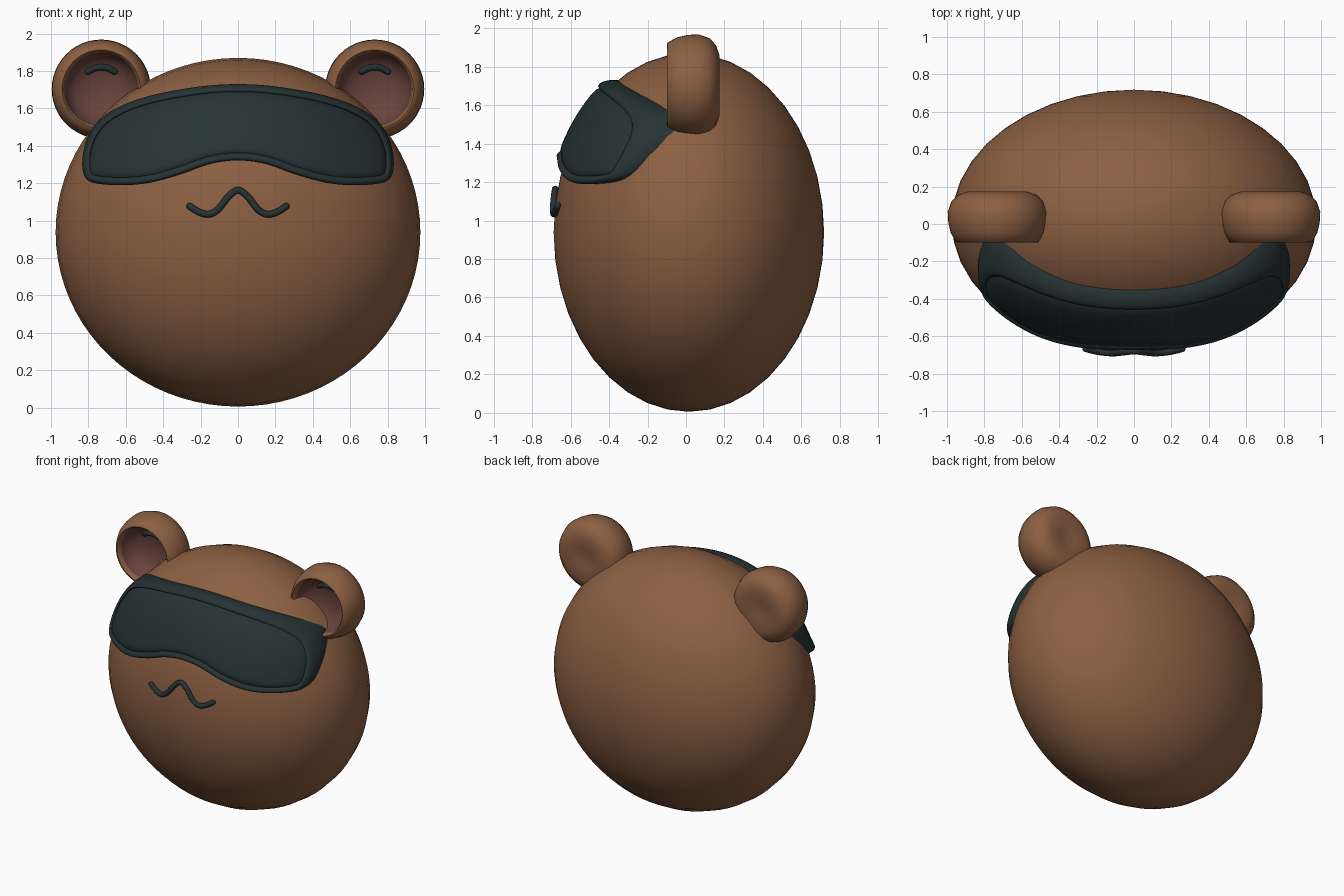
import bpy, bmesh, math
from mathutils import Vector, Matrix

if "Cube" in bpy.data.objects:
    bpy.data.objects.remove(bpy.data.objects["Cube"])

CY, CZ = 0.015, 0.938            # head centre
RX, RY, RZ = 0.975, 0.703, 0.932  # head radii


def material(name, rgb):
    m = bpy.data.materials.new(name)
    m.diffuse_color = (*rgb, 1)
    m.use_nodes = True
    m.node_tree.nodes["Principled BSDF"].inputs["Base Color"].default_value = m.diffuse_color
    return m


BROWN = material("brown fur", (0.263, 0.116, 0.055))
PINK = material("dusky inner ear", (0.141, 0.056, 0.046))
DARK = material("dark slate", (0.019, 0.032, 0.033))


def finish(name, bm, mats, angle=50):
    bmesh.ops.remove_doubles(bm, verts=bm.verts, dist=0.0005)
    bmesh.ops.recalc_face_normals(bm, faces=bm.faces)
    me = bpy.data.meshes.new(name)
    bm.to_mesh(me)
    bm.free()
    ob = bpy.data.objects.new(name, me)
    bpy.context.collection.objects.link(ob)
    for m in mats:
        me.materials.append(m)
    bpy.ops.object.select_all(action='DESELECT')
    ob.select_set(True)
    bpy.context.view_layer.objects.active = ob
    bpy.ops.object.shade_smooth_by_angle(angle=math.radians(angle))
    return ob


def skin_y(x, z, h):
    """y of the front of the head at (x, z), raised by h."""
    t = 1 - (x / (RX + h)) ** 2 - ((z - CZ) / (RZ + h)) ** 2
    return CY - (RY + h) * math.sqrt(max(t, 0.004))


def spline(pts, n, closed=False):
    """Catmull-Rom curve through the points."""
    pts = [Vector(p) for p in pts]
    k = len(pts)
    out = []
    for i in range(k if closed else k - 1):
        if closed:
            a, b, c, d = (pts[(i + j) % k] for j in (-1, 0, 1, 2))
        else:
            a, b, c, d = (pts[min(max(i + j, 0), k - 1)] for j in (-1, 0, 1, 2))
        for s in range(n):
            t = s / n
            out.append(0.5 * (2 * b + (c - a) * t + (2 * a - 5 * b + 4 * c - d) * t ** 2
                              + (3 * b - a - 3 * c + d) * t ** 3))
    return out if closed else out + [pts[-1]]


def bridge(bm, r1, r2, mat=0):
    n = len(r1)
    for i in range(n):
        j = (i + 1) % n
        bm.faces.new((r1[i], r1[j], r2[j], r2[i])).material_index = mat


def tube(name, path, radius):
    """Round-ended tube along a path lying roughly in the xz plane."""
    bm = bmesh.new()
    n = len(path)
    rings = []
    t0 = (path[1] - path[0]).normalized()
    t1 = (path[-1] - path[-2]).normalized()
    stations = [(path[0] - t0 * radius * math.cos(a), t0, radius * math.sin(a)) for a in (0.15, 0.6, 1.1)]
    stations += [(path[i], (path[min(i + 1, n - 1)] - path[max(i - 1, 0)]).normalized(), radius)
                 for i in range(n)]
    stations += [(path[-1] + t1 * radius * math.cos(a), t1, radius * math.sin(a)) for a in (1.1, 0.6, 0.15)]
    for p, t, r in stations:
        u = t.cross(Vector((0, 1, 0))).normalized()
        v = t.cross(u)
        rings.append([bm.verts.new(p + r * (u * math.cos(a) + v * math.sin(a)))
                      for a in (math.tau * k / 12 for k in range(12))])
    for a, b in zip(rings, rings[1:]):
        bridge(bm, a, b)
    bm.faces.new(rings[0])
    bm.faces.new(rings[-1])
    return finish(name, bm, [DARK])


# Head: flattened sphere with its poles at front and back
bm = bmesh.new()
bmesh.ops.create_uvsphere(bm, u_segments=80, v_segments=20, radius=1)
bm.transform(Matrix.Translation((0, CY, CZ)) @ Matrix.Diagonal((RX, RY, RZ, 1))
             @ Matrix.Rotation(math.pi / 2, 4, 'X'))
finish("head", bm, [BROWN])

# Ears: turned cups (radius, y), the bowl first, then rim and back
BOWL = [(0.0, 0.06), (0.08, 0.053), (0.14, 0.03), (0.18, -0.01), (0.196, -0.065)]
SHELL = [(0.2, -0.09), (0.21, -0.1), (0.222, -0.096), (0.25, -0.045), (0.262, 0.01), (0.265, 0.065),
         (0.245, 0.122), (0.21, 0.155), (0.16, 0.173), (0.08, 0.163), (0.0, 0.155)]
for side, label in ((-1, "left"), (1, "right")):
    cx, cz = side * 0.731, 1.703
    bm = bmesh.new()
    rings = [[bm.verts.new((cx + r * math.cos(a), y, cz + r * math.sin(a)))
              for a in (math.tau * k / 48 for k in range(48))]
             for r, y in [(max(r, 0.0001 * 10), y) for r, y in BOWL + SHELL]]
    for i, (a, b) in enumerate(zip(rings, rings[1:])):
        bridge(bm, a, b, 1 if i < len(BOWL) - 1 else 0)
    bm.faces.new(rings[0]).material_index = 1
    bm.faces.new(rings[-1])
    finish(label + "_ear", bm, [BROWN, PINK])
    # Small arched mark inside the ear
    arc = spline([(cx - 0.07, 0.03, 1.797), (cx - 0.035, 0.022, 1.815), (cx, 0.02, 1.82),
                  (cx + 0.035, 0.022, 1.815), (cx + 0.07, 0.03, 1.797)], 4)
    tube(label + "_ear_mark", arc, 0.017)

# Visor: outline on the head, raised rolled rim, padded panel
half = [(0.15, 1.723), (0.3, 1.703), (0.45, 1.673), (0.6, 1.625), (0.72, 1.557), (0.79, 1.475),
        (0.825, 1.38), (0.832, 1.285), (0.81, 1.222), (0.745, 1.197), (0.6, 1.19), (0.46, 1.205),
        (0.3, 1.25), (0.15, 1.303)]
outline = spline([(0, 1.73)] + half + [(0, 1.322)] + [(-x, z) for x, z in reversed(half)], 5, True)
count = len(outline)
normals = []
for i in range(count):
    d = (outline[(i + 1) % count] - outline[i - 1]).normalized()
    normals.append(Vector((d.y, -d.x)))      # points inward on a clockwise outline


def spine(p):
    x = max(-0.62, min(0.62, p.x))
    return Vector((x * 0.98, 1.525 - 0.3 * x * x))


bm = bmesh.new()
rings = []
for inset, h in ((0.012, -0.02), (0.0, 0.0), (0.0, 0.028), (0.006, 0.042), (0.016, 0.05),
                 (0.028, 0.049), (0.037, 0.042), (0.041, 0.034), (0.047, 0.041)):
    pts = [p + n * inset for p, n in zip(outline, normals)]
    rings.append([bm.verts.new((p.x, skin_y(p.x, p.y, h), p.y)) for p in pts])
for f in (0.15, 0.4, 0.7, 0.97):
    mix = [p.lerp(spine(p), f) for p in pts]
    rings.append([bm.verts.new((p.x, skin_y(p.x, p.y, 0.045), p.y)) for p in mix])
for a, b in zip(rings, rings[1:]):
    bridge(bm, a, b)
# Close the narrow slot along the middle, pairing left-right mirrored order
last = rings[-1]
h2 = count // 2
for i in range(h2):
    a, b = last[(i - h2 // 2) % count], last[(i + 1 - h2 // 2) % count]
    c, d = last[(-i - 1 - h2 // 2) % count], last[(-i - h2 // 2) % count]
    quad = list(dict.fromkeys((a, b, c, d)))
    if len(quad) > 2:
        bm.faces.new(quad)
finish("sleep_visor", bm, [DARK], 60)

# Mouth: wavy tube on the face
right = [(0.05, 1.13), (0.1, 1.067), (0.14, 1.038), (0.18, 1.036), (0.22, 1.052), (0.258, 1.077)]
wave = [(-x, z) for x, z in reversed(right)] + [(0, 1.163)] + right
tube("mouth", spline([(x, skin_y(x, z, 0.012), z) for x, z in wave], 5), 0.018)
